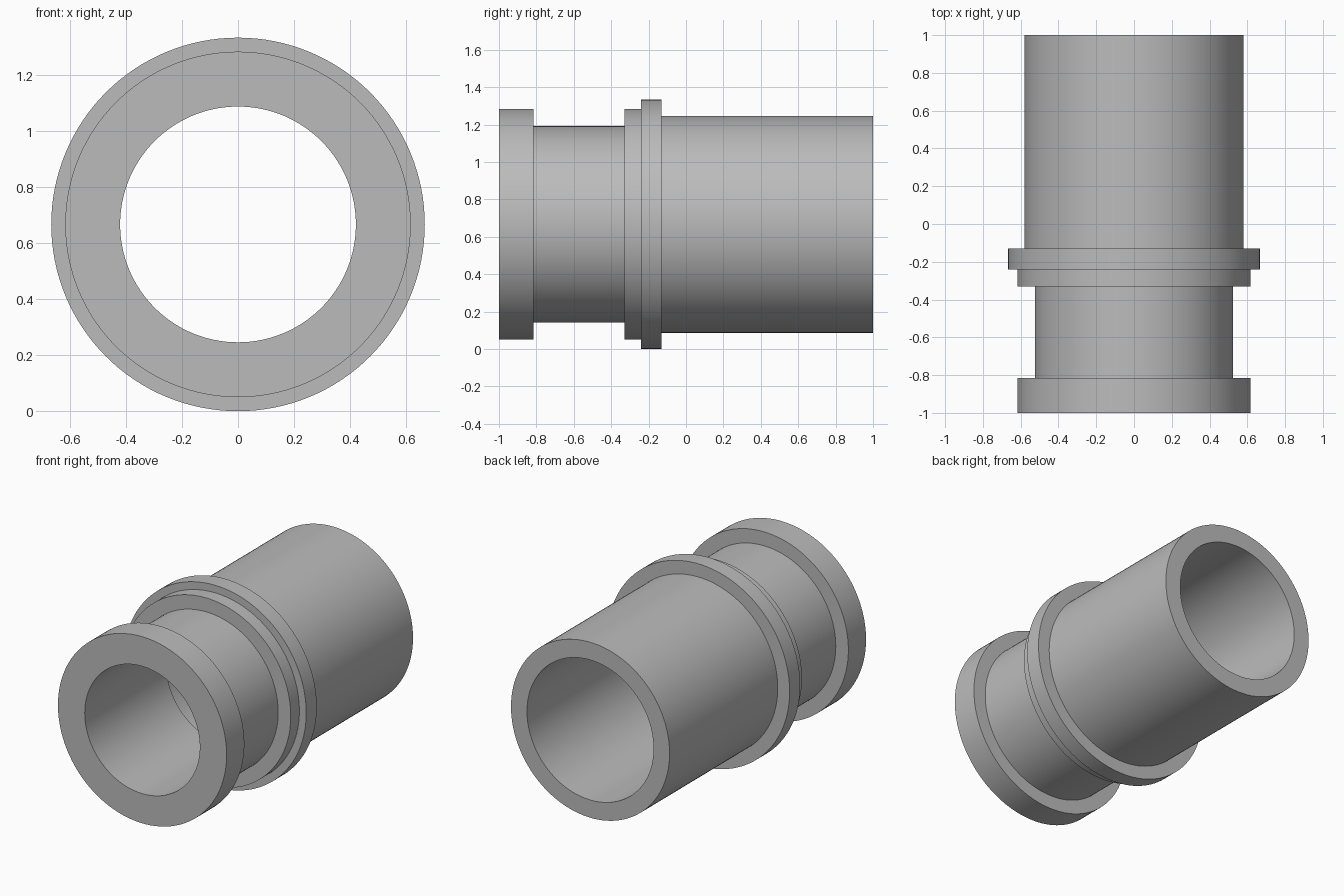
import bpy, bmesh, math
from mathutils import Vector

cube = bpy.data.objects.get("Cube")
if cube:
    bpy.data.objects.remove(cube)

AXIS_Z = 0.667
SEGMENTS = 128

# Single flat grey for the whole fitting
grey = bpy.data.materials.new("plain_grey")
grey.use_nodes = True
colour = (0.5, 0.5, 0.5, 1)
grey.diffuse_color = colour
grey.node_tree.nodes["Principled BSDF"].inputs["Base Color"].default_value = colour


def lathe(name, profile):
    """Spin a closed (radius, y) profile round the horizontal axis."""
    bm = bmesh.new()
    verts = [bm.verts.new((r, y, 0)) for r, y in profile]
    edges = [bm.edges.new((v, verts[(i + 1) % len(verts)]))
             for i, v in enumerate(verts)]
    bmesh.ops.spin(bm, geom=verts + edges, cent=Vector(), axis=(0, 1, 0),
                   angle=math.tau, steps=SEGMENTS, use_merge=True)
    bmesh.ops.remove_doubles(bm, verts=bm.verts, dist=1e-5)
    bmesh.ops.recalc_face_normals(bm, faces=bm.faces)
    mesh = bpy.data.meshes.new(name)
    bm.to_mesh(mesh)
    bm.free()
    mesh.materials.append(grey)
    obj = bpy.data.objects.new(name, mesh)
    obj.location.z = AXIS_Z
    bpy.context.collection.objects.link(obj)
    bpy.ops.object.select_all(action='DESELECT')
    obj.select_set(True)
    bpy.context.view_layer.objects.active = obj
    bpy.ops.object.shade_smooth_by_angle(angle=math.radians(30))
    return obj


# Outer steps from front to back: (radius, start y, end y)
lip = (0.617, -1.0, -0.815)
neck = (0.525, -0.815, -0.33)
shoulder = (0.617, -0.33, -0.24)
flange = (0.667, -0.24, -0.13)
barrel = (0.58, -0.13, 1.0)
outside = [(r, y) for r, a, b in (lip, neck, shoulder, flange, barrel)
           for y in (a, b)]

# Stepped bore, back to front: wide in the barrel, narrow in the neck
STEP_Y = -0.15
bore = [(0.463, 1.0), (0.463, STEP_Y), (0.421, STEP_Y), (0.421, -1.0)]

lathe("pipe_fitting", outside + bore)
